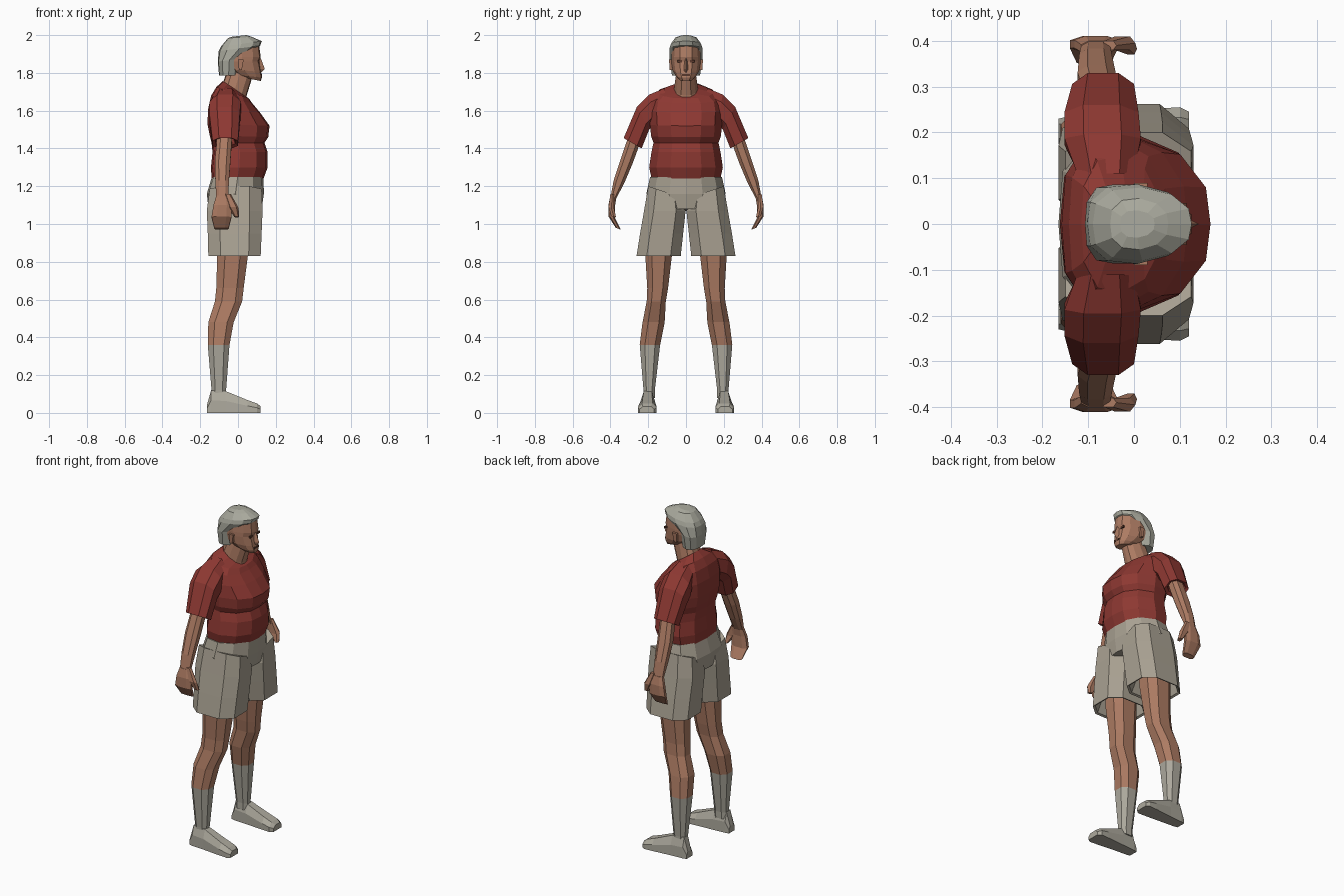
import bpy, bmesh, math


def material(name, rgb):
    m = bpy.data.materials.new(name)
    m.diffuse_color = (*rgb, 1)
    return m


SKIN = material("skin", (0.42, 0.20, 0.125))
RED = material("red shirt", (0.27, 0.04, 0.032))
STONE = material("stone shorts", (0.40, 0.36, 0.29))
HAIR = material("grey hair", (0.40, 0.40, 0.34))
PALE = material("pale grey shoes", (0.42, 0.40, 0.34))
DARK = material("dark features", (0.10, 0.04, 0.025))


def skin_rings(name, rings, mat):
    """Bridge equal-length point rings into one closed flat-faced mesh."""
    bm = bmesh.new()
    loops = [[bm.verts.new(p) for p in r] for r in rings]
    n = len(loops[0])
    for a, b in zip(loops, loops[1:]):
        for i in range(n):
            j = (i + 1) % n
            bm.faces.new((a[i], a[j], b[j], b[i]))
    bm.faces.new(loops[0])
    bm.faces.new(loops[-1])
    bmesh.ops.recalc_face_normals(bm, faces=bm.faces)
    me = bpy.data.meshes.new(name)
    bm.to_mesh(me)
    bm.free()
    me.materials.append(mat)
    ob = bpy.data.objects.new(name, me)
    bpy.context.collection.objects.link(ob)
    return ob


# half outline of a body section: (fraction back to front, fraction of half width)
HALF = [(1, 0), (.97, .42), (.8, .8), (.5, 1), (.2, .92), (.03, .55), (0, 0)]
OUTLINE = HALF + [(u, -w) for u, w in HALF[-2:0:-1]]


def body(name, rows, mat):
    """rows: z at back, z at front, x at back, x at front, half width"""
    skin_rings(name, [[(xb + (xf - xb) * u, hw * w, zb + (zf - zb) * u)
                       for u, w in OUTLINE] for zb, zf, xb, xf, hw in rows], mat)


def limb(name, rows, mat, sides=8, square=.8):
    """rows: outer y, z, inner y, z, back x, front x; built on both sides"""
    for label, s in (("left_", 1), ("right_", -1)):
        rings = []
        for yo, zo, yi, zi, xb, xf in rows:
            ring = []
            for k in range(sides):
                a = 2 * math.pi * (k + .5) / sides
                c, d = (math.copysign(abs(t) ** square, t) / math.cos(math.pi / sides) ** square
                        for t in (math.cos(a), math.sin(a)))
                ring.append(((xb + xf) / 2 + d * (xf - xb) / 2,
                             s * ((yo + yi) / 2 + c * (yo - yi) / 2),
                             (zo + zi) / 2 + c * (zo - zi) / 2))
            rings.append(ring)
        skin_rings(label + name, rings, mat)


def box(name, centre, size, mat):
    x, y, z = centre
    a, b, c = (t / 2 for t in size)
    skin_rings(name, [[(x + i * a, y + j * b, z + k * c)
                       for i, j in ((-1, -1), (1, -1), (1, 1), (-1, 1))] for k in (-1, 1)], mat)


# shirt body with bust and belly
body("shirt", [
    (1.24, 1.24, -.14, .135, .182),
    (1.30, 1.30, -.143, .157, .195),
    (1.38, 1.38, -.135, .157, .183),
    (1.43, 1.43, -.14, .14, .172),
    (1.47, 1.46, -.15, .16, .185),
    (1.53, 1.52, -.162, .167, .19),
    (1.61, 1.59, -.158, .117, .195),
    (1.68, 1.64, -.142, .075, .185),
    (1.725, 1.665, -.115, .058, .15),
    (1.757, 1.672, -.08, .045, .066)], RED)

# sleeves, hollow at the cuff
limb("sleeve", [
    (.11, 1.72, .12, 1.56, -.125, 0),
    (.195, 1.685, .165, 1.53, -.152, .015),
    (.26, 1.62, .195, 1.50, -.152, .01),
    (.33, 1.455, .235, 1.40, -.135, 0),
    (.315, 1.455, .25, 1.415, -.12, -.015),
    (.295, 1.49, .24, 1.46, -.11, -.03)], RED)

# arms and hands
limb("arm", [
    (.295, 1.49, .24, 1.45, -.11, -.03),
    (.32, 1.42, .257, 1.39, -.115, -.035),
    (.347, 1.34, .283, 1.32, -.123, -.04),
    (.383, 1.23, .325, 1.22, -.12, -.048),
    (.40, 1.14, .367, 1.14, -.115, -.052)], SKIN)
limb("hand", [
    (.40, 1.15, .367, 1.15, -.115, -.05),
    (.411, 1.10, .375, 1.10, -.13, -.035),
    (.41, 1.04, .375, 1.03, -.14, -.035),
    (.372, .98, .345, .97, -.125, -.05)], SKIN)
limb("thumb", [
    (.40, 1.16, .38, 1.16, -.07, -.04),
    (.41, 1.09, .38, 1.08, -.05, 0),
    (.395, 1.04, .37, 1.035, -.018, .005)], SKIN, 6)

# shorts: hips and two flared hollow legs
body("shorts_hips", [
    (1.25, 1.25, -.138, .135, .19),
    (1.16, 1.16, -.165, .137, .21),
    (1.07, 1.08, -.155, .125, .17)], STONE)
limb("shorts_leg", [
    (.20, 1.20, .02, 1.14, -.15, .125),
    (.222, 1.07, .002, 1.07, -.165, .13),
    (.243, .95, .015, .95, -.16, .125),
    (.262, .83, .028, .83, -.157, .12),
    (.25, .835, .04, .835, -.145, .108),
    (.225, .93, .07, .93, -.125, .08)], STONE, 8, .7)

# bare legs and socks
limb("leg", [
    (.215, .95, .07, .95, -.11, .06),
    (.215, .83, .075, .83, -.11, .052),
    (.205, .66, .095, .66, -.115, .03),
    (.208, .59, .107, .59, -.122, .022),
    (.23, .48, .113, .48, -.157, -.023),
    (.245, .36, .137, .36, -.16, -.045)], SKIN)
limb("sock", [
    (.245, .36, .137, .36, -.16, -.045),
    (.225, .12, .165, .12, -.14, -.063),
    (.225, .08, .165, .08, -.14, -.065)], PALE)

# shoes: stations heel to toe as x, inner y, outer y, top height
SHOE = [(-.165, .175, .23, .04), (-.142, .17, .235, .12), (-.065, .165, .24, .115),
        (.05, .157, .252, .068), (.10, .155, .255, .05), (.12, .17, .245, .035)]
for label, s in (("left_", 1), ("right_", -1)):
    skin_rings(label + "shoe", [[
        (x, s * a, 0), (x, s * b, 0), (x, s * b, z * .55),
        (x, s * (b - (b - a) * .22), z), (x, s * (a + (b - a) * .22), z), (x, s * a, z * .55)]
        for x, a, b, z in SHOE], PALE)

# neck, filling the neckline
body("neck", [
    (1.70, 1.61, -.075, .045, .06),
    (1.755, 1.68, -.077, .046, .063),
    (1.82, 1.775, -.055, .075, .052)], SKIN)

# head and hair
body("head", [
    (1.775, 1.757, .03, .12, .038),
    (1.79, 1.775, -.01, .127, .054),
    (1.82, 1.805, -.05, .122, .07),
    (1.86, 1.86, -.07, .113, .078),
    (1.885, 1.885, -.08, .12, .078),
    (1.95, 1.945, -.07, .112, .074)], SKIN)
body("hair", [
    (1.785, 1.785, -.10, 0, .074),
    (1.86, 1.875, -.107, .015, .086),
    (1.915, 1.945, -.102, .118, .087),
    (1.94, 1.968, -.09, .126, .08),
    (1.985, 1.99, -.052, .075, .056),
    (1.992, 2.0, -.03, .045, .03)], HAIR)
limb("ear", [
    (.09, 1.87, .07, 1.87, .0, .03),
    (.086, 1.815, .07, 1.815, .005, .02)], SKIN, 4)

# face details
skin_rings("nose", [[(.105, -w, z), (tip, 0, z), (.105, w, z)]
                    for z, w, tip in ((1.80, .014, .122), (1.82, .018, .142), (1.875, .008, .122))], SKIN)
for label, s in (("left_", 1), ("right_", -1)):
    box(label + "eye", (.111, s * .033, 1.862), (.008, .026, .012), DARK)
box("mouth", (.122, 0, 1.789), (.008, .044, .01), DARK)
